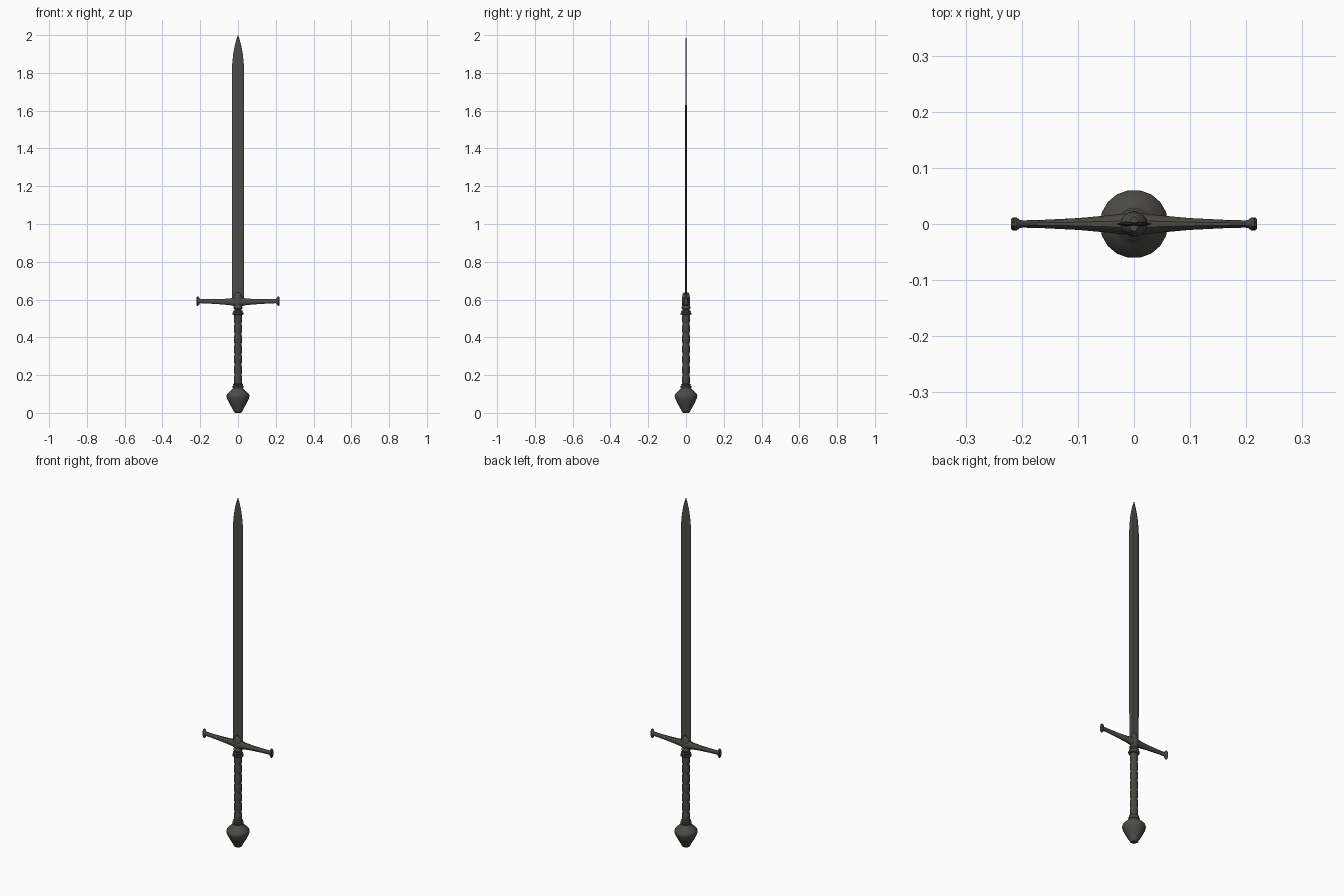
import bpy, bmesh, math

if "Cube" in bpy.data.objects:
    bpy.data.objects.remove(bpy.data.objects["Cube"])


def material(name, rgb):
    m = bpy.data.materials.new(name)
    m.diffuse_color = (*rgb, 1)
    m.use_nodes = True
    m.node_tree.nodes["Principled BSDF"].inputs["Base Color"].default_value = m.diffuse_color
    return m


steel = material("dark steel", (0.075, 0.071, 0.062))
leather = material("dark grip leather", (0.066, 0.061, 0.053))


def loft(name, rings, mat, smooth=None):
    """Skin a list of equal-length closed rings and cap both ends."""
    bm = bmesh.new()
    vr = [[bm.verts.new(p) for p in r] for r in rings]
    n = len(vr[0])
    for a, b in zip(vr, vr[1:]):
        for i in range(n):
            j = (i + 1) % n
            bm.faces.new((a[i], a[j], b[j], b[i]))
    bm.faces.new(vr[0][::-1])
    bm.faces.new(vr[-1])
    bmesh.ops.recalc_face_normals(bm, faces=bm.faces)
    me = bpy.data.meshes.new(name)
    bm.to_mesh(me)
    bm.free()
    me.materials.append(mat)
    ob = bpy.data.objects.new(name, me)
    bpy.context.collection.objects.link(ob)
    if smooth:
        bpy.ops.object.select_all(action='DESELECT')
        ob.select_set(True)
        bpy.context.view_layer.objects.active = ob
        bpy.ops.object.shade_smooth_by_angle(angle=math.radians(smooth))
    return ob


def oval(n, ra, rb):
    return [(ra * math.cos(2 * math.pi * i / n), rb * math.sin(2 * math.pi * i / n)) for i in range(n)]


def upright(name, profile, mat, n=16, smooth=35):
    """Profile of (z, x radius, y radius)."""
    return loft(name, [[(x, y, z) for x, y in oval(n, rx, ry)] for z, rx, ry in profile], mat, smooth)


# Pommel: faceted pear shape
upright("pommel", [(z, r, r) for z, r in
        [(0, .014), (.006, .022), (.016, .026), (.045, .043), (.078, .059), (.09, .061),
         (.1, .058), (.118, .04), (.13, .027), (.136, .025)]], steel, 18)

# Collars at both ends of the grip
for name, z0 in (("lower_collar", .13), ("upper_collar", .518)):
    upright(name, [(z0 + d, r, r * .97) for d, r in
            [(0, .022), (.003, .029), (.011, .03), (.014, .025), (.018, .025), (.021, .027), (.025, .022)]], steel)

# Grip: ribbed across its width
grip = []
for i in range(43):
    t = i / 42
    bump = abs(math.sin(t * math.pi * 7)) ** .6
    grip.append((.148 + .378 * t, .0175 + .0045 * bump, .0185 + .002 * bump))
upright("grip", grip, leather)

# Neck between grip and guard
upright("neck", [(.535, .021, .02), (.548, .019, .019), (.553, .023, .023),
                 (.561, .023, .023), (.57, .02, .02)], steel)

# Crossguard: tapering arms with flared ends, mirrored about the centre
half = [(.0, .026, .02, .588), (.02, .024, .0185, .588), (.045, .018, .0155, .588),
        (.1, .0145, .0105, .589), (.16, .0125, .0075, .591), (.198, .012, .0065, .592),
        (.203, .014, .007, .592), (.209, .025, .0115, .592), (.215, .027, .012, .592), (.219, .023, .009, .592)]
stations = [(-x, h, d, z) for x, h, d, z in half[:0:-1]] + half
loft("crossguard", [[(x, a, z + b) for a, b in oval(10, d, h)] for x, h, d, z in stations], steel, 40)

# Central block that holds the blade root
upright("guard_block", [(.562, .018, .019), (.575, .024, .022), (.595, .026, .0225),
                        (.612, .024, .0205), (.628, .017, .018), (.637, .008, .013)], steel, 12)

# Blade: bevelled edges with a shallow central fuller
blade = []
for z, w, t in [(.58, .031, .0045), (.9, .032, .0044), (1.4, .0325, .0042), (1.8, .0325, .0038),
                (1.85, .0305, .0036), (1.9, .0255, .0033), (1.94, .0185, .0029),
                (1.975, .009, .002), (2.0, .0007, .0004)]:
    front = [(-w, 0), (-w * .5, -t), (0, -t * .65), (w * .5, -t), (w, 0)]
    back = [(w * .5, t), (0, t * .65), (-w * .5, t)]
    blade.append([(x, y, z) for x, y in front + back])
loft("blade", blade, steel)
